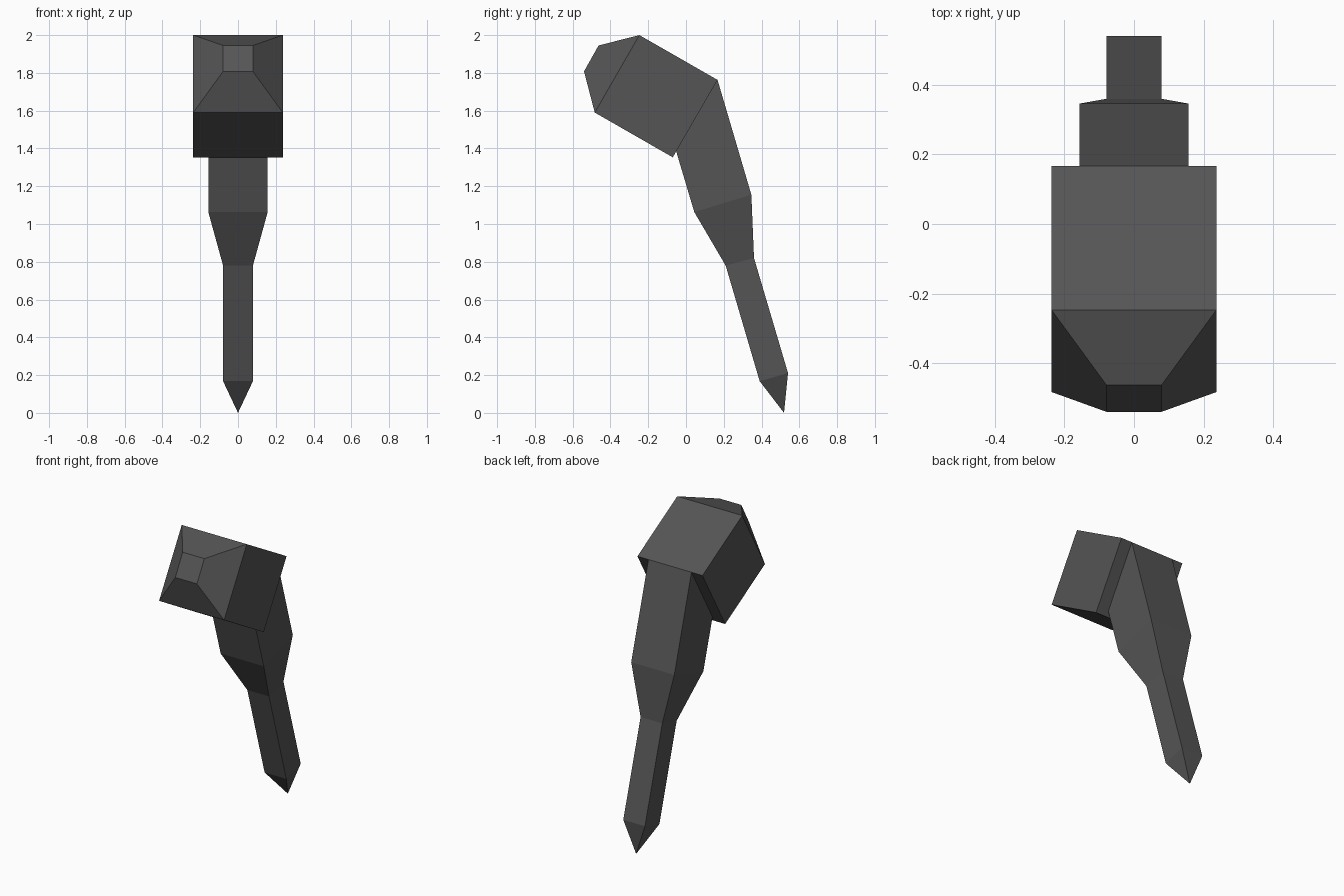
import bpy
import bmesh

if "Cube" in bpy.data.objects:
    bpy.data.objects.remove(bpy.data.objects["Cube"])

metal = bpy.data.materials.new("dark grey metal")
metal.diffuse_color = (0.09, 0.09, 0.09, 1)
metal.use_nodes = True
metal.node_tree.nodes["Principled BSDF"].inputs["Base Color"].default_value = metal.diffuse_color


def loft(name, sections):
    """Skin rectangular sections: (front y,z), (back y,z), half width.
    A half width of 0 makes a single point."""
    bm = bmesh.new()
    rings = []
    for (y0, z0), (y1, z1), w in sections:
        if w == 0:
            rings.append([bm.verts.new((0, y0, z0))])
        else:
            rings.append([bm.verts.new(p) for p in
                          ((-w, y0, z0), (w, y0, z0), (w, y1, z1), (-w, y1, z1))])
    for a, b in zip(rings, rings[1:]):
        for i in range(4):
            j = (i + 1) % 4
            bm.faces.new((a[i], a[j], b[0]) if len(b) == 1
                         else (a[i], a[j], b[j], b[i]))
    # End caps
    for ring in (rings[0], rings[-1]):
        if len(ring) == 4:
            bm.faces.new(ring)
    bmesh.ops.recalc_face_normals(bm, faces=bm.faces[:])
    mesh = bpy.data.meshes.new(name)
    bm.to_mesh(mesh)
    bm.free()
    mesh.materials.append(metal)
    obj = bpy.data.objects.new(name, mesh)
    bpy.context.collection.objects.link(obj)
    return obj


# Tilted box head with a tapered striking face at the front
loft("head", [
    ((-0.54, 1.808), (-0.463, 1.945), 0.079),
    ((-0.483, 1.59), (-0.247, 2.0), 0.237),
    ((-0.07, 1.353), (0.167, 1.763), 0.237),
])

# Bent shaft: thick upper grip, narrowing to a slim pointed rod
loft("shaft", [
    ((-0.052, 1.385), (0.167, 1.763), 0.157),
    ((0.044, 1.063), (0.346, 1.155), 0.157),
    ((0.21, 0.78), (0.36, 0.82), 0.079),
    ((0.39, 0.168), (0.54, 0.211), 0.079),
    ((0.519, 0.0), (0.519, 0.0), 0),
])
